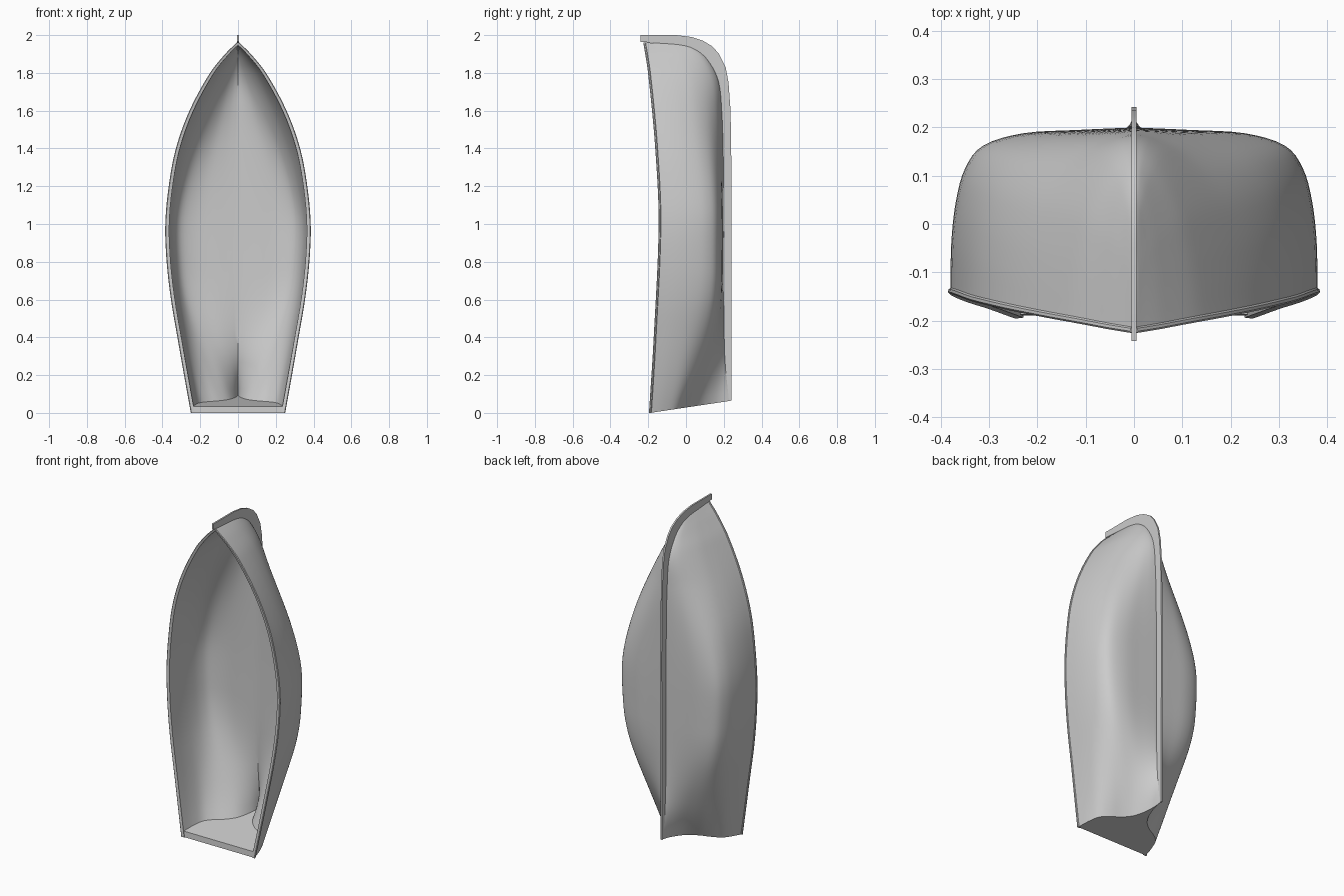
import bpy, bmesh, math

cube = bpy.data.objects.get("Cube")
if cube:
    bpy.data.objects.remove(cube)

grey = bpy.data.materials.new("hull grey")
grey.use_nodes = True
grey.diffuse_color = (0.6, 0.6, 0.6, 1)
grey.node_tree.nodes["Principled BSDF"].inputs["Base Color"].default_value = (0.6, 0.6, 0.6, 1)


def spline(points, x):
    """Smooth value at x through (x, value) pairs."""
    n = len(points)
    i = 0
    while i < n - 2 and x > points[i + 1][0]:
        i += 1

    def slope(j):
        a, b = points[max(j - 1, 0)], points[min(j + 1, n - 1)]
        return (b[1] - a[1]) / (b[0] - a[0])

    (x0, v0), (x1, v1) = points[i], points[i + 1]
    h = x1 - x0
    t = min(max((x - x0) / h, 0), 1)
    return (v0 * (1 + 2 * t) * (1 - t) ** 2 + slope(i) * h * t * (1 - t) ** 2
            + v1 * t * t * (3 - 2 * t) - slope(i + 1) * h * t * t * (1 - t))


# Hull lines along the height: half width, rim and keel
WIDTH = [(0, .245), (.2, .281), (.4, .316), (.6, .35), (.8, .373), (1, .38), (1.2, .362),
         (1.4, .324), (1.6, .252), (1.8, .143), (1.9, .063), (1.96, .003)]
RIM = [(0, -.19), (.4, -.165), (1, -.139), (1.4, -.157), (1.8, -.195), (1.96, -.22)]
KEEL = [(0, .235), (.15, .22), (.3, .207), (.6, .2), (1, .2), (1.4, .197), (1.6, .19),
        (1.75, .175), (1.85, .13), (1.92, .06), (1.953, -.04), (1.96, -.2)]

# Cross-sections from rim to keel as (width, depth) fractions
STERN = [(1, 0), (.94, .16), (.84, .31), (.64, .4), (.38, .48), (.16, .61), (.03, .82), (0, 1)]
MIDDLE = [(1, 0), (.995, .3), (.97, .55), (.92, .75), (.82, .89), (.6, .965), (.3, .985), (0, 1)]
BOW = [(1, 0), (.94, .2), (.86, .4), (.74, .6), (.56, .77), (.35, .9), (.16, .97), (0, 1)]


def section(z, inset):
    """Full cross-section at height z, from the left rim to the right rim."""
    stern = max(0, 1 - z / .75) ** 1.8
    bow = min(max((z - 1) / .8, 0), 1)
    bow *= bow * (3 - 2 * bow)
    w = max(spline(WIDTH, z) - inset, .001)
    s, k = spline(RIM, z), spline(KEEL, z) - inset * .8
    shape = []
    for a, m, b in zip(STERN, MIDDLE, BOW):
        shape.append([m[c] + stern * (a[c] - m[c]) + bow * (b[c] - m[c]) for c in (0, 1)])
    xs, ys = ([(i, p[c]) for i, p in enumerate(shape)] for c in (0, 1))
    half = []
    steps = 28
    for i in range(steps + 1):
        t = i * 7 / steps
        y = s + (k - s) * spline(ys, t)
        rake = .15 * (y - s) * max(0, 1 - z / .6)
        half.append((w * max(spline(xs, t), 0), y, z + rake))
    return half + [(-x, y, z) for x, y, z in reversed(half[:-1])]


def mesh_object(name, bm):
    bmesh.ops.recalc_face_normals(bm, faces=bm.faces)
    mesh = bpy.data.meshes.new(name)
    bm.to_mesh(mesh)
    bm.free()
    obj = bpy.data.objects.new(name, mesh)
    bpy.context.collection.objects.link(obj)
    mesh.materials.append(grey)
    bpy.ops.object.select_all(action="DESELECT")
    obj.select_set(True)
    bpy.context.view_layer.objects.active = obj
    bpy.ops.object.shade_smooth_by_angle(angle=math.radians(35))


def loft(bm, loops, closed):
    """Skin a list of point loops, cap both ends and return the vertex rows."""
    rows = [[bm.verts.new(p) for p in loop] for loop in loops]
    count = len(rows[0])
    for a, b in zip(rows, rows[1:]):
        for j in range(count if closed else count - 1):
            n = (j + 1) % count
            bm.faces.new((a[j], a[n], b[n], b[j]))
    bm.faces.new(rows[0])
    bm.faces.new(rows[-1])
    return rows


# Hull: outer and inner skins joined along the rim, with a thick transom
heights = [1.96 * math.sin(i / 60 * math.pi / 2) for i in range(61)]
bm = bmesh.new()
outer = loft(bm, [section(z, 0) for z in heights], False)
inner = loft(bm, [section(.035 + z * .9745, .015) for z in heights], False)
for side in (0, -1):
    for i in range(len(heights) - 1):
        bm.faces.new((outer[i][side], outer[i + 1][side], inner[i + 1][side], inner[i][side]))
for i in (0, -1):
    bm.faces.new((outer[i][0], outer[i][-1], inner[i][-1], inner[i][0]))
mesh_object("hull", bm)

# Keel and stem: one thin plate following the back and top of the hull
OUTLINE = [(.24, .065), (.242, 1.2), (.236, 1.6), (.225, 1.75), (.21, 1.83), (.175, 1.9),
           (.14, 1.94), (.09, 1.97), (.03, 1.99), (-.05, 2), (-.242, 2), (-.242, 1.965),
           (-.05, 1.95), (.06, 1.915), (.125, 1.85), (.168, 1.76), (.184, 1.6), (.193, 1),
           (.194, .6), (.202, .3), (.228, .063)]
bm = bmesh.new()
loft(bm, [[(x, y, z) for y, z in OUTLINE] for x in (-.005, .005)], True)
mesh_object("keel_and_stem", bm)


# Gunwales: a narrow strip with a rounded outer edge along each rim
def gunwale(name, side):
    loops = []
    for z in heights:
        w, s = spline(WIDTH, z), spline(RIM, z)
        profile = ((-.016, -.004), (.001, -.006), (.005, -.002), (.004, .004), (-.001, .007),
                   (-.016, .004))
        loops.append([(side * max(w + dx, 0), s + dy, z) for dx, dy in profile])
    bm = bmesh.new()
    loft(bm, loops, True)
    mesh_object(name, bm)


gunwale("left_gunwale", 1)
gunwale("right_gunwale", -1)
